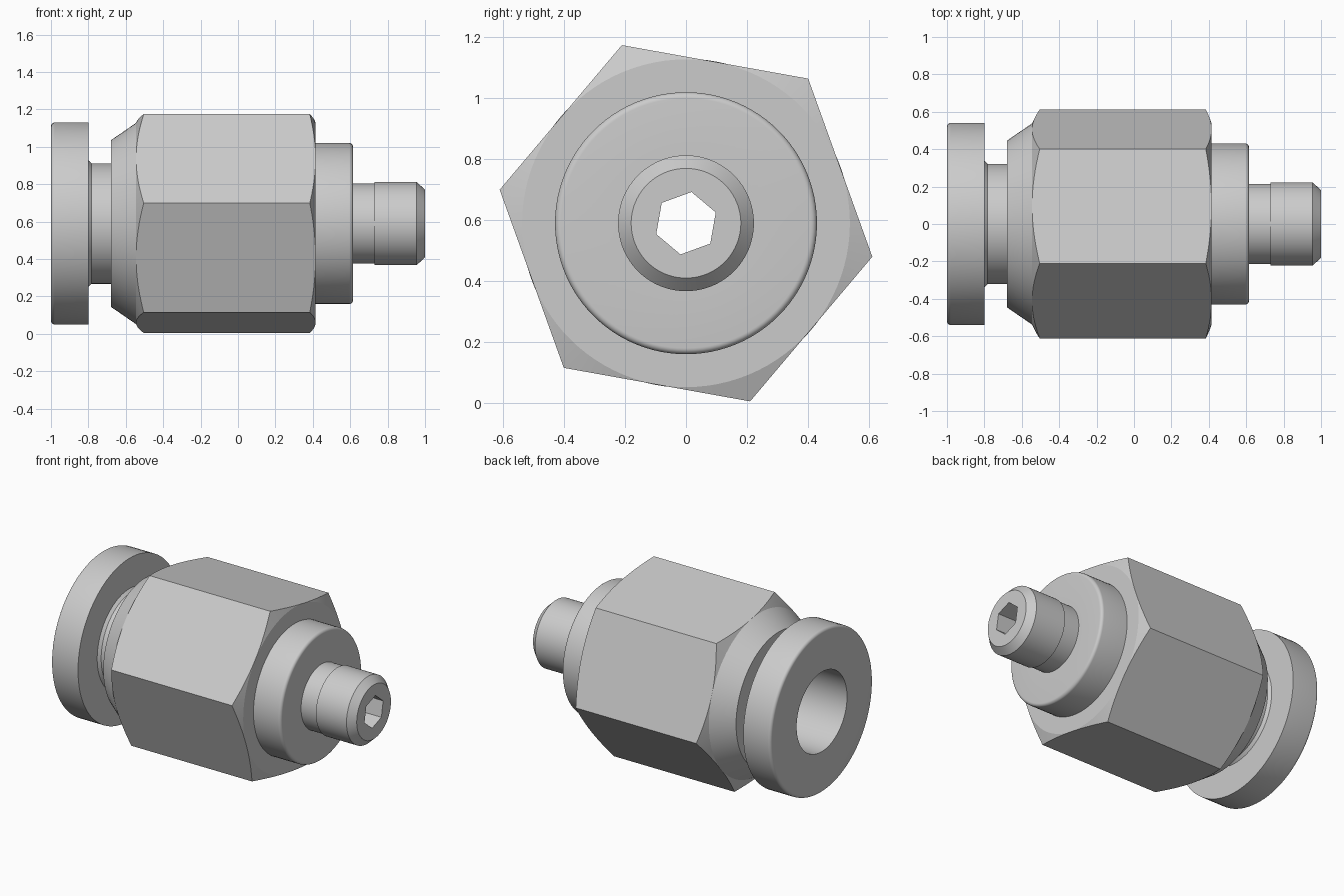
import bpy, bmesh
from math import cos, sin, pi, radians

if "Cube" in bpy.data.objects:
    bpy.data.objects.remove(bpy.data.objects["Cube"], do_unlink=True)

AXIS_Z = 0.59   # height of the fitting's axis, which runs along x
SIDES = 96

metal = bpy.data.materials.new("grey metal")
metal.use_nodes = True
GREY = (0.6, 0.6, 0.6, 1)
metal.diffuse_color = GREY
metal.node_tree.nodes["Principled BSDF"].inputs["Base Color"].default_value = GREY


def add_object(name, bm):
    bmesh.ops.remove_doubles(bm, verts=bm.verts, dist=1e-5)
    bmesh.ops.recalc_face_normals(bm, faces=bm.faces)
    mesh = bpy.data.meshes.new(name)
    bm.to_mesh(mesh)
    bm.free()
    mesh.materials.append(metal)
    obj = bpy.data.objects.new(name, mesh)
    obj.location.z = AXIS_Z
    bpy.context.collection.objects.link(obj)
    return obj


def lathe(name, profile, closed):
    """Spin (x, radius) points about the x axis; closed makes a hollow ring."""
    bm = bmesh.new()
    verts = [bm.verts.new((x, 0, r)) for x, r in profile]
    pairs = list(zip(verts, verts[1:]))
    if closed:
        pairs.append((verts[-1], verts[0]))
    edges = [bm.edges.new(p) for p in pairs]
    bmesh.ops.spin(bm, geom=verts + edges, cent=(0, 0, 0), axis=(1, 0, 0),
                   angle=2 * pi, steps=SIDES, use_merge=True)
    return add_object(name, bm)


def hex_prism(name, x0, x1, radius, turn):
    bm = bmesh.new()
    angles = [radians(turn + 60 * k) for k in range(6)]
    base = bm.faces.new([bm.verts.new((x0, radius * cos(a), radius * sin(a)))
                         for a in angles])
    top = bmesh.ops.extrude_face_region(bm, geom=[base])["geom"]
    bmesh.ops.translate(bm, vec=(x1 - x0, 0, 0),
                        verts=[g for g in top if isinstance(g, bmesh.types.BMVert)])
    return add_object(name, bm)


def combine(obj, cutter, operation):
    mod = obj.modifiers.new("shape", 'BOOLEAN')
    mod.object, mod.operation, mod.solver = cutter, operation, 'EXACT'
    bpy.context.view_layer.objects.active = obj
    bpy.ops.object.modifier_apply(modifier=mod.name)
    bpy.data.objects.remove(cutter, do_unlink=True)


def rounded(x, r, size, side):
    """Quarter-round corner; side -1 rises to the left, +1 falls to the right."""
    arc = [(x - side * size * (1 - sin(t)), r - size * (1 - cos(t)))
           for t in (pi / 2 * k / 6 for k in range(7))]
    return arc if side > 0 else arc[::-1]


# Release sleeve: flange, neck and tube bore
BORE, FLOOR = 0.265, 0.3
sleeve = lathe("release_sleeve",
               [(-1, BORE)] + rounded(-1, 0.54, 0.02, -1) +
               [(-0.8, 0.54), (-0.8, 0.338), (-0.782, 0.322),
                (FLOOR, 0.322), (FLOOR, BORE)], True)

# Hexagonal body: chamfered turning trimmed by a hexagonal bar
body = lathe("hex_body",
             [(-0.68, 0.3), (-0.68, 0.445), (-0.545, 0.538), (-0.495, 0.64),
              (0.377, 0.64), (0.415, 0.538), (0.415, 0.3)], True)
combine(body, hex_prism("hex_bar", -0.9, 0.6, 0.6215, 49.8), 'INTERSECT')

# Collar and threaded stem with a hexagonal key socket
stem = lathe("collar_and_stem",
             [(FLOOR, 0), (FLOOR, 0.31), (0.41, 0.31), (0.41, 0.43)] +
             rounded(0.615, 0.43, 0.02, 1) +
             [(0.615, 0.215), (0.73, 0.215), (0.73, 0.223), (0.955, 0.223),
              (1, 0.18), (1, 0)], False)
combine(stem, hex_prism("key_cutter", 0.1, 1.2, 0.104, 20), 'DIFFERENCE')

# Smooth round surfaces, crisp edges
for obj in (sleeve, body, stem):
    bpy.ops.object.select_all(action='DESELECT')
    obj.select_set(True)
    bpy.context.view_layer.objects.active = obj
    bpy.ops.object.shade_smooth_by_angle(angle=radians(20))
